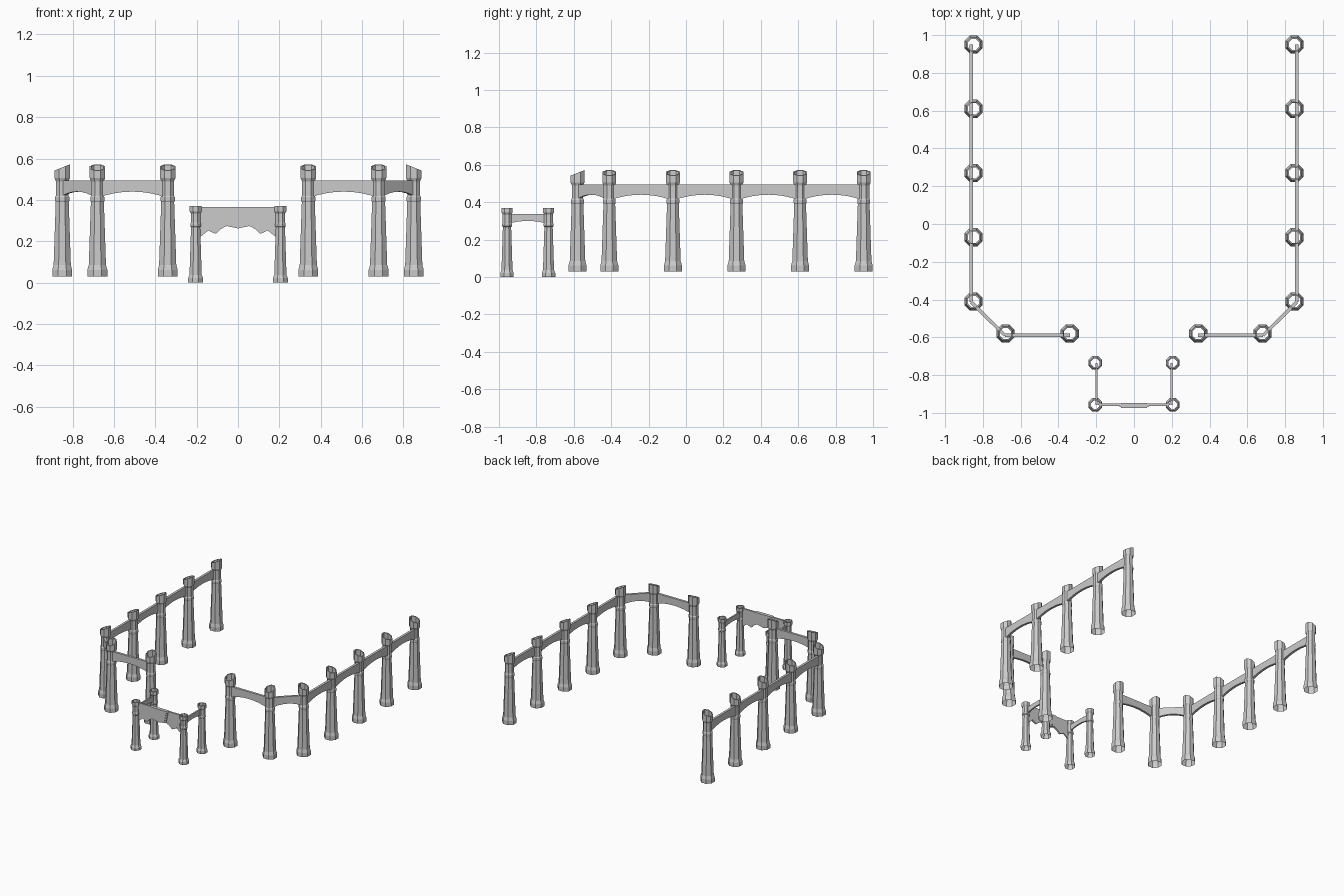
import bpy, bmesh, math
from mathutils import Vector

if "Cube" in bpy.data.objects:
    bpy.data.objects.remove(bpy.data.objects["Cube"])


def make(name, verts, faces):
    me = bpy.data.meshes.new(name)
    me.from_pydata(verts, [], faces)
    bm = bmesh.new()
    bm.from_mesh(me)
    bmesh.ops.recalc_face_normals(bm, faces=bm.faces)
    bm.to_mesh(me)
    bm.free()
    ob = bpy.data.objects.new(name, me)
    bpy.context.collection.objects.link(ob)
    return ob


# hollow octagonal column; crown rings can tilt down towards "out"
def column(name, x, y, profile, out=(0, 0), slope=0.0, tilted=2):
    n, verts, faces = 8, [], []
    for i, (r, z) in enumerate(profile):
        tilt = slope if i >= len(profile) - tilted else 0
        for k in range(n):
            a = 2 * math.pi * (k + 0.5) / n
            dx, dy = r * math.cos(a), r * math.sin(a)
            verts.append((x + dx, y + dy, z - tilt * (dx * out[0] + dy * out[1])))
    for i in range(len(profile) - 1):
        for k in range(n):
            j = (k + 1) % n
            faces.append((i * n + k, i * n + j, (i + 1) * n + j, (i + 1) * n + k))
    return make(name, verts, faces)


# vertical slab: outline in (distance along, z), extruded by thickness
def slab(name, a, b, outline, thick):
    a, b = Vector((a[0], a[1], 0)), Vector((b[0], b[1], 0))
    d = (b - a).normalized()
    nrm = Vector((-d.y, d.x, 0)) * thick / 2
    verts = []
    for s in (-1, 1):
        verts += [a + d * u + nrm * s + Vector((0, 0, z)) for u, z in outline]
    n = len(outline)
    faces = [tuple(range(n)), tuple(range(n, 2 * n))]
    faces += [(i, (i + 1) % n, n + (i + 1) % n, n + i) for i in range(n)]
    return make(name, verts, faces)


# lintel with an arched underside
def beam(name, a, b, top, spring, crown, thick, seg=8):
    length = (Vector(b) - Vector(a)).length
    arch = [(length * i / seg, spring + (crown - spring) * math.sin(math.pi * i / seg) ** 0.7
             if 0 < i < seg else spring) for i in range(seg + 1)]
    return slab(name, a, b, arch + [(length, top), (0, top)], thick)


BIG = [(0.052, 0.03), (0.052, 0.062), (0.045, 0.085), (0.034, 0.39), (0.037, 0.395),
       (0.037, 0.413), (0.033, 0.42), (0.033, 0.49), (0.040, 0.505), (0.040, 0.557), (0.032, 0.557)]
SMALL = [(0.039, 0.0), (0.039, 0.022), (0.032, 0.037), (0.024, 0.268), (0.028, 0.272),
         (0.028, 0.285), (0.025, 0.29), (0.025, 0.335), (0.032, 0.345), (0.032, 0.37), (0.025, 0.37)]

for side, s in (("left", -1), ("right", 1)):
    # colonnade columns, with outward sloping crowns
    spots = [(0.85, 0.95 - 0.34 * i, 1, 0) for i in range(5)]
    spots += [(0.68, -0.58, 0, -1), (0.34, -0.58, 0, -1)]
    for x, y, ox, oy in spots:
        column(side + "_column", s * x, y, BIG, (s * ox, oy), 0.4)
    # colonnade lintels, set towards the outside
    line = [(0.862, y) for _, y, _, _ in spots[:4]]
    line += [(0.862, -0.413), (0.683, -0.59), (0.34, -0.59)]
    for (ax, ay), (bx, by) in zip(line, line[1:]):
        beam(side + "_lintel", (s * ax, ay), (s * bx, by), 0.495, 0.405, 0.44, 0.018)
    # porch columns and side lintels
    for y in (-0.735, -0.957):
        column(side + "_porch_column", s * 0.205, y, SMALL)
    beam(side + "_porch_lintel", (s * 0.199, -0.735), (s * 0.199, -0.957),
         0.336, 0.28, 0.3, 0.011)

# porch front arch behind the fascia
beam("porch_front_arch", (-0.19, -0.955), (0.19, -0.955), 0.365, 0.215, 0.29, 0.008)

# scalloped fascia
half = [(0.185, 0.365), (0.18, 0.305), (0.165, 0.275), (0.14, 0.25), (0.108, 0.236),
        (0.085, 0.258), (0.06, 0.272)]
outline = [(0.19 + x, z) for x, z in half] + [(0.19, 0.28)]
outline += [(0.19 - x, z) for x, z in reversed(half)]
slab("porch_fascia", (-0.19, -0.957), (0.19, -0.957), outline, 0.013)

# raised keystone with a pointed foot, in a slightly larger frame
for name, e, t in (("keystone_frame", 0.01, 0.02), ("keystone", 0.0, 0.026)):
    key = [(0.068 + e, 0.366), (0.05 + e, 0.285 - e), (0.0, 0.272 - e),
           (-0.05 - e, 0.285 - e), (-0.068 - e, 0.366)]
    slab(name, (0, -0.96), (1, -0.96), key, t)
